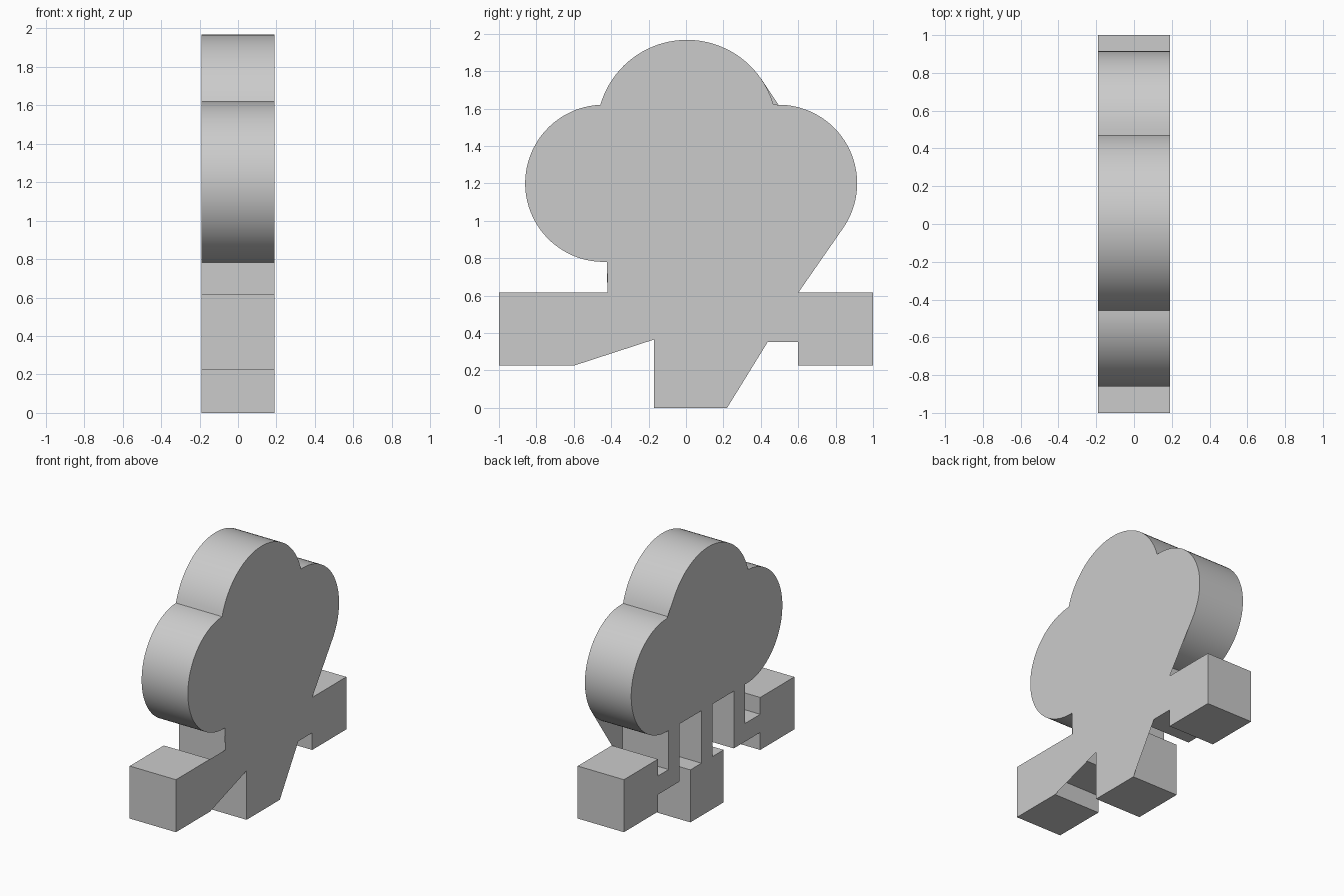
import bpy
from math import cos, sin, radians

if "Cube" in bpy.data.objects:
    bpy.data.objects.remove(bpy.data.objects["Cube"])

W = 0.19  # half thickness along x


def arc(cy, cz, r, a0, a1, n):
    angles = [radians(a0 + (a1 - a0) * i / n) for i in range(n + 1)]
    return [(cy + r * cos(a), cz + r * sin(a)) for a in angles]


def make_object(name, verts, faces):
    mesh = bpy.data.meshes.new(name)
    mesh.from_pydata(verts, [], faces)
    mesh.update()
    ob = bpy.data.objects.new(name, mesh)
    bpy.context.collection.objects.link(ob)
    bpy.ops.object.select_all(action='DESELECT')
    ob.select_set(True)
    bpy.context.view_layer.objects.active = ob
    bpy.ops.object.shade_smooth_by_angle(angle=radians(25))
    return ob


# Cloud lobes, counter-clockwise in (y, z)
top_lobe = arc(0.005, 1.485, 0.482, 16.3, 163.7, 40)
left_lobe = arc(-0.44, 1.2, 0.42, 92.5, 272.5, 48)


def right_lobe(start):
    return arc(0.495, 1.2, 0.42, start, 90, 40)


# Network outline: cloud, straight centre stem, two bent stems, three boxes
outline = right_lobe(-90) + top_lobe + left_lobe + [
    (-0.42, 0.49), (-0.6, 0.49), (-0.6, 0.615), (-1, 0.615), (-1, 0.225),
    (-0.6, 0.225), (-0.6, 0.355), (-0.29, 0.355), (-0.29, 0.78),
    (-0.04, 0.78), (-0.04, 0.39), (-0.17, 0.39), (-0.17, 0),
    (0.22, 0), (0.22, 0.39), (0.09, 0.39), (0.09, 0.78),
    (0.345, 0.78), (0.345, 0.352), (0.6, 0.352), (0.6, 0.225),
    (1, 0.225), (1, 0.615), (0.6, 0.615), (0.6, 0.49), (0.475, 0.49),
    (0.475, 0.781)]

# Body: rim walls and the cap on the -x side
n = len(outline)
verts = [(-W, y, z) for y, z in outline] + [(W, y, z) for y, z in outline]
faces = [(i, (i + 1) % n, (i + 1) % n + n, i + n) for i in range(n)]
faces.append(tuple(reversed(range(n))))
make_object("cloud_network_body", verts, faces)

# Small web filling the notch on the -x side
web = [(0.495, 1.62)] + [p for p in top_lobe if p[0] > 0.39 and p[1] < 1.765]
make_object("notch_web", [(-W, y, z) for y, z in web],
            [tuple(range(len(web)))])

# Full panel on the +x side, bridging the gaps between the stems
panel = right_lobe(-34.8) + top_lobe + left_lobe + [
    (-0.42, 0.615), (-1, 0.615), (-1, 0.225), (-0.6, 0.225),
    (-0.17, 0.365), (-0.17, 0), (0.22, 0), (0.437, 0.352), (0.6, 0.352),
    (0.6, 0.225), (1, 0.225), (1, 0.615), (0.6, 0.615)]
make_object("side_panel", [(W, y, z) for y, z in panel],
            [tuple(range(len(panel)))])
